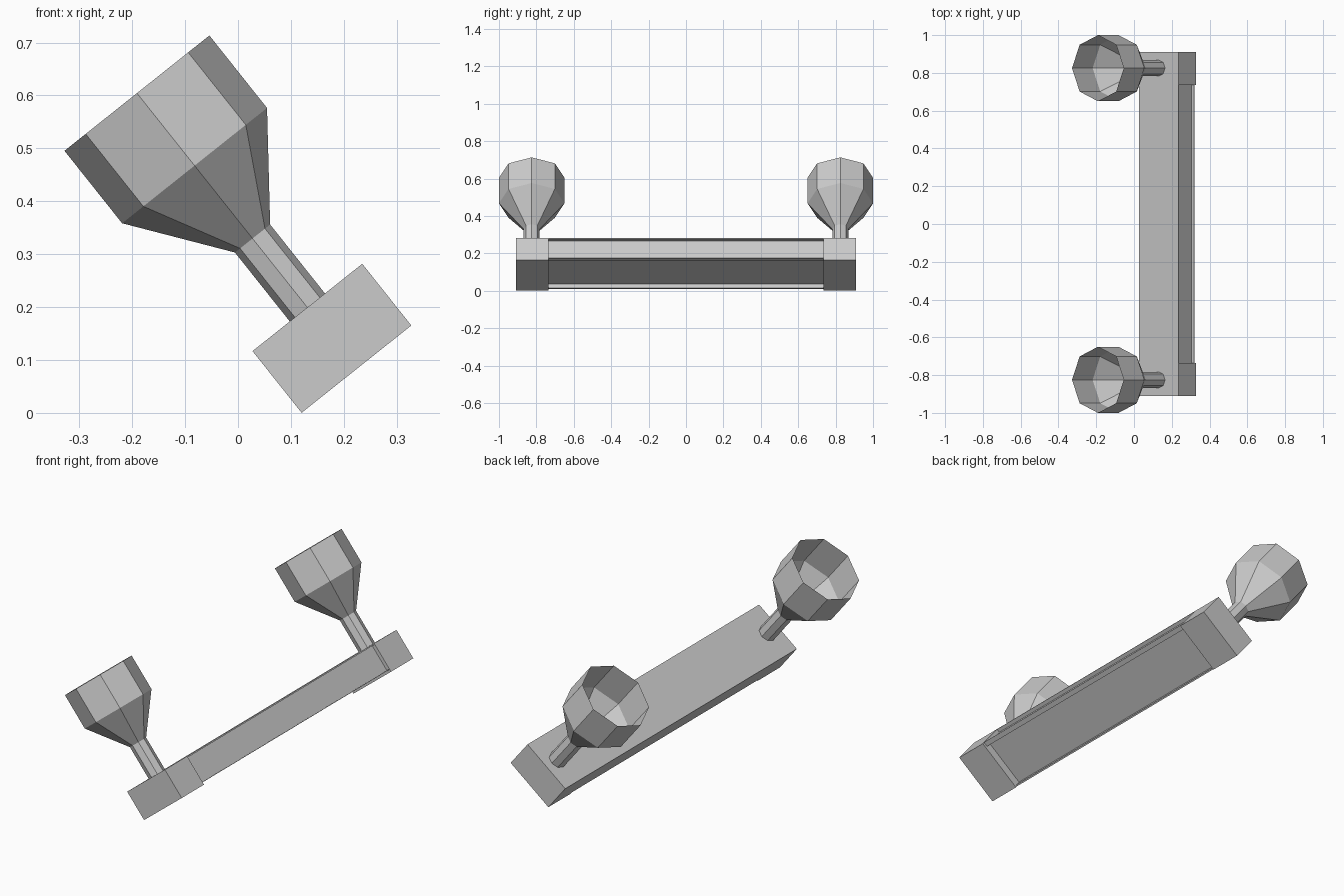
import bpy, bmesh, math
from mathutils import Matrix

cube = bpy.data.objects.get("Cube")
if cube:
    bpy.data.objects.remove(cube, do_unlink=True)

grey = bpy.data.materials.new("plain grey")
grey.use_nodes = True
grey.diffuse_color = (0.6, 0.6, 0.6, 1)
grey.node_tree.nodes["Principled BSDF"].inputs["Base Color"].default_value = (0.6, 0.6, 0.6, 1)

# Tilted frame of the whole fitting: local x across the bar, local z along the stems
FRAME = Matrix.Translation((0.1775, 0, 0.141)) @ Matrix.Rotation(math.radians(-38.5), 4, 'Y')
W, H = 0.1325, 0.0745        # half width and half height of the bar
INNER, OUTER = 0.735, 0.91   # where the end blocks start and stop


def finish(name, bm):
    bmesh.ops.recalc_face_normals(bm, faces=bm.faces)
    mesh = bpy.data.meshes.new(name)
    bm.to_mesh(mesh)
    bm.free()
    mesh.materials.append(grey)
    obj = bpy.data.objects.new(name, mesh)
    obj.matrix_world = FRAME
    bpy.context.collection.objects.link(obj)


def extrude_profile(name, points, y0, y1):
    bm = bmesh.new()
    face = bm.faces.new([bm.verts.new((x, y0, z)) for x, z in points])
    new = bmesh.ops.extrude_face_region(bm, geom=[face], use_keep_orig=True)["geom"]
    verts = [g for g in new if isinstance(g, bmesh.types.BMVert)]
    bmesh.ops.translate(bm, verts=verts, vec=(0, y1 - y0, 0))
    finish(name, bm)


def lathe(name, profile, y, sides=8):
    bm = bmesh.new()
    rings = []
    for r, z in profile:
        angles = [math.tau * i / sides for i in range(sides)]
        rings.append([bm.verts.new((r * math.cos(a), y + r * math.sin(a), z)) for a in angles])
    for low, high in zip(rings, rings[1:]):
        for i in range(sides):
            j = (i + 1) % sides
            bm.faces.new((low[i], low[j], high[j], high[i]))
    finish(name, bm)


# Middle of the bar, with a shallow channel on the side and a deeper one underneath
base = -H + 0.012
side_floor, channel_top = W - 0.018, -H + 0.04
channel_left, channel_right = -W + 0.008, 0.108
extrude_profile("bar_middle", [
    (-W, H), (W, H), (W, H - 0.006), (side_floor, H - 0.006),
    (side_floor, base + 0.0025), (W, base + 0.0025), (W, base),
    (channel_right, base), (channel_right, channel_top),
    (channel_left, channel_top), (channel_left, base), (-W, base),
], -INNER, INNER)

# End blocks and open flared cups on stems
block = [(-W, -H), (W, -H), (W, H), (-W, H)]
cup = [(0.0425, H - 0.004), (0.0425, 0.241), (0.175, 0.417), (0.175, 0.592)]
for label, s in (("front", -1), ("back", 1)):
    extrude_profile(label + "_end_block", block, s * INNER, s * OUTER)
    lathe(label + "_cup_and_stem", cup, s * 0.825)
